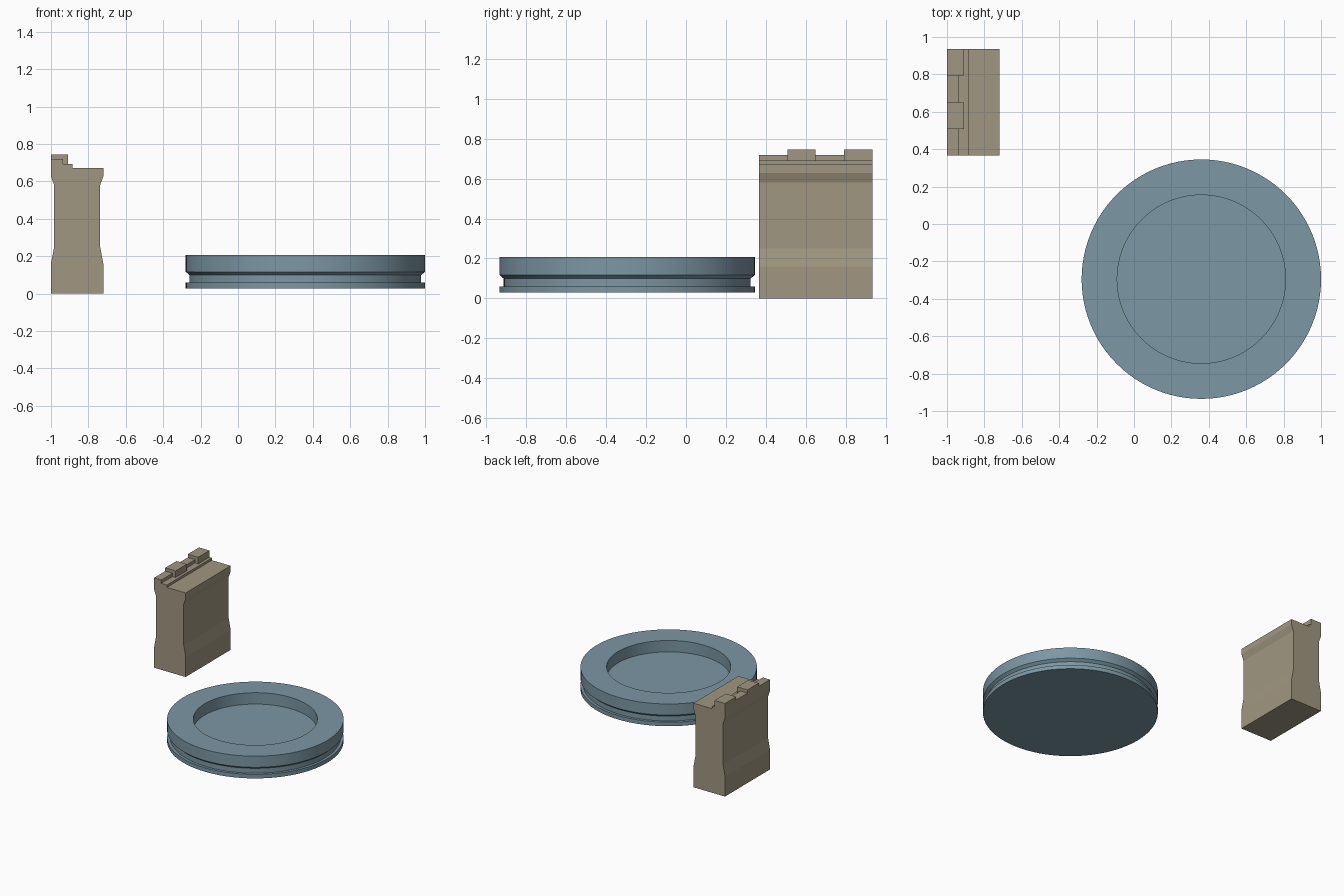
import bpy, bmesh, math
from mathutils import Vector, Matrix

if "Cube" in bpy.data.objects:
    bpy.data.objects.remove(bpy.data.objects["Cube"])


def finish(name, bm, color):
    bmesh.ops.recalc_face_normals(bm, faces=bm.faces[:])
    me = bpy.data.meshes.new(name)
    bm.to_mesh(me)
    bm.free()
    ob = bpy.data.objects.new(name, me)
    bpy.context.collection.objects.link(ob)
    mat = bpy.data.materials.new(name + "_color")
    mat.diffuse_color = (*color, 1)
    mat.use_nodes = True
    mat.node_tree.nodes["Principled BSDF"].inputs["Base Color"].default_value = mat.diffuse_color
    me.materials.append(mat)
    return ob


# Round base: profile (radius, z) spun about its own axis
def lathe(name, profile, center, color, steps=96):
    bm = bmesh.new()
    verts = [bm.verts.new((r, 0, z)) for r, z in profile]
    edges = [bm.edges.new(p) for p in zip(verts, verts[1:])]
    bmesh.ops.spin(bm, geom=verts + edges, cent=(0, 0, 0), axis=(0, 0, 1),
                   angle=math.tau, steps=steps, use_duplicate=False)
    bmesh.ops.remove_doubles(bm, verts=bm.verts[:], dist=1e-4)
    # cap the open rings: recessed floor and underside
    bmesh.ops.holes_fill(bm, edges=[e for e in bm.edges if e.is_boundary], sides=0)
    ob = finish(name, bm, color)
    ob.location = center
    bpy.context.view_layer.objects.active = ob
    ob.select_set(True)
    bpy.ops.object.shade_smooth_by_angle(angle=math.radians(30))
    ob.select_set(False)
    return ob


# Wall block: waisted cross-section in XZ with a stepped parapet, cut along Y
def wall(name, spans, color):
    lower = [(-0.72, 0.673), (-0.72, 0.627), (-0.737, 0.58), (-0.737, 0.25),
             (-0.72, 0.16), (-0.72, 0), (-1, 0), (-1, 0.16), (-0.983, 0.25),
             (-0.983, 0.58), (-1, 0.627)]
    low_x, low_z, high_x, high_z = -0.936, 0.719, -0.908, 0.745
    step_x, step_z = -0.886, 0.692
    y0, y1 = spans[0][0], spans[-1][1]

    def prism(bm, pts, a, b):
        face = bm.faces.new([bm.verts.new((x, a, z)) for x, z in pts])
        ext = bmesh.ops.extrude_face_region(bm, geom=[face])
        bmesh.ops.translate(bm, vec=(0, b - a, 0),
                            verts=[v for v in ext["geom"]
                                   if isinstance(v, bmesh.types.BMVert)])

    bm = bmesh.new()
    prism(bm, lower + [(-1, low_z), (low_x, low_z), (low_x, step_z),
                       (step_x, step_z), (step_x, 0.673)], y0, y1)
    body = finish(name, bm, color)

    # Raised merlons joined to the wall
    for i, (a, b, raised) in enumerate(spans):
        if not raised:
            continue
        bm = bmesh.new()
        prism(bm, [(-1, step_z - 0.01), (-1, high_z), (high_x, high_z),
                   (high_x, step_z - 0.01)], a, b)
        cutter = finish("merlon_helper", bm, color)
        cutter.hide_render = True
        mod = body.modifiers.new("merlon", 'BOOLEAN')
        mod.operation = 'UNION'
        mod.solver = 'EXACT'
        mod.object = cutter
        bpy.context.view_layer.objects.active = body
        bpy.ops.object.modifier_apply(modifier=mod.name)
        bpy.data.objects.remove(cutter)
    return body


# Dished base disc with a groove around the rim
lathe("round_base",
      [(0.45, 0.115), (0.45, 0.206), (0.64, 0.206), (0.64, 0.117), (0.619, 0.099),
       (0.619, 0.06), (0.64, 0.06), (0.64, 0.028)],
      (0.36, -0.295, 0), (0.2, 0.31, 0.37))

# Battlement wall segment
wall("battlement_wall",
     [(0.366, 0.508, False), (0.508, 0.65, True),
      (0.65, 0.793, False), (0.793, 0.935, True)], (0.35, 0.31, 0.22))
